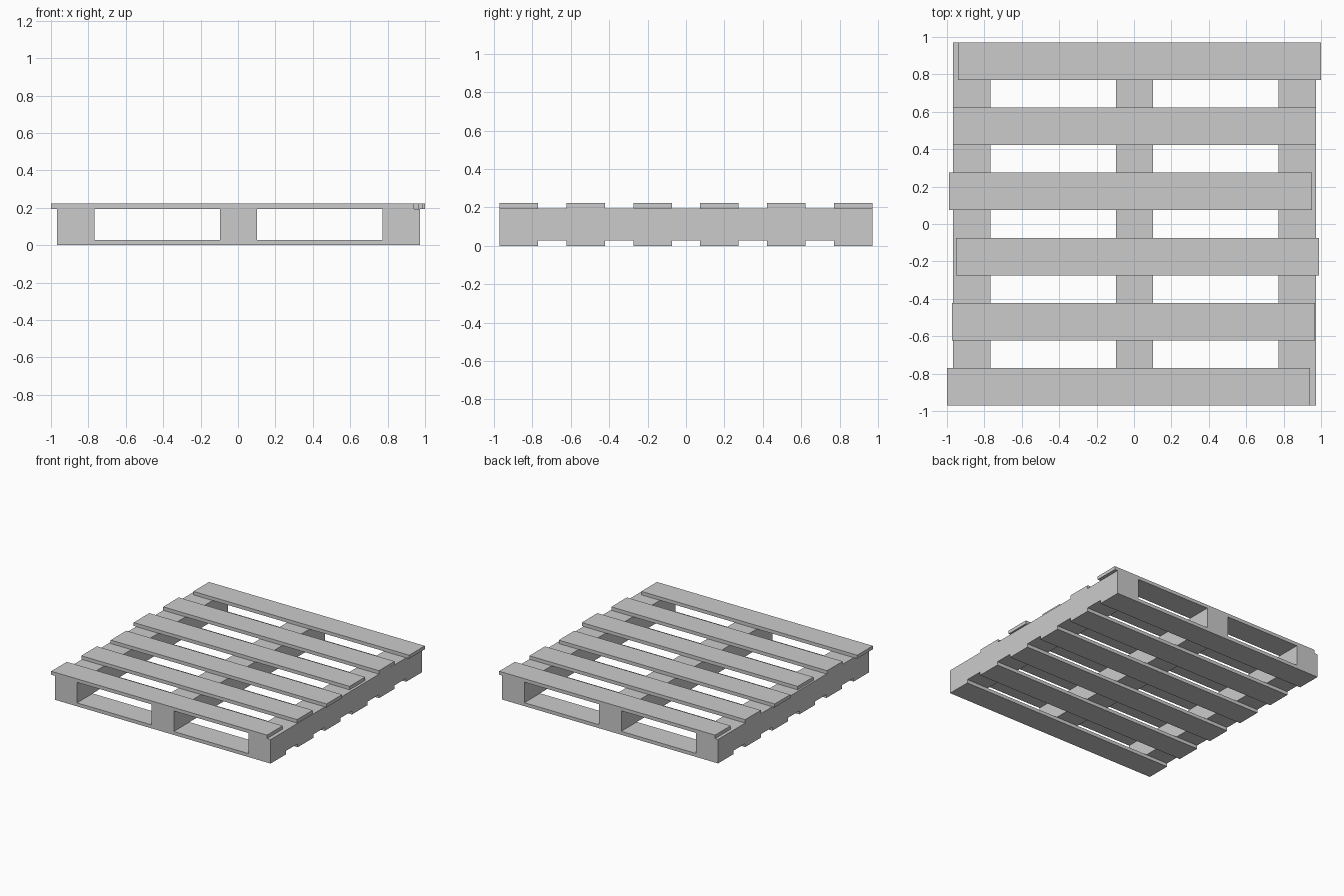
import bpy

if "Cube" in bpy.data.objects:
    bpy.data.objects.remove(bpy.data.objects["Cube"])

LENGTH, WIDTH = 1.941, 0.2      # board length and width
THICK, TOTAL = 0.028, 0.223     # board thickness, pallet height
BASE_X = 0.0025                 # base sits slightly off the overall centre


def box(name, centre, size):
    bpy.ops.mesh.primitive_cube_add(size=1, location=centre)
    ob = bpy.context.object
    ob.name = name
    ob.scale = size
    bpy.ops.object.transform_apply(location=False, rotation=False, scale=True)
    return ob


# three long bearers running front to back
for name, x in (("left", -0.8705), ("middle", 0.0), ("right", 0.8705)):
    box(name + "_bearer", (BASE_X + x, 0, TOTAL / 2),
        (WIDTH, LENGTH, TOTAL - 2 * THICK))

# six bottom boards in line, six top boards each nudged sideways
nudges = (-0.0295, -0.003, 0.018, -0.019, 0.002, 0.0295)
pitch = (LENGTH - WIDTH) / 5
for i, dx in enumerate(nudges):
    y = -(LENGTH - WIDTH) / 2 + i * pitch
    box(f"bottom_board_{i + 1}", (BASE_X, y, THICK / 2), (LENGTH, WIDTH, THICK))
    box(f"top_board_{i + 1}", (dx, y, TOTAL - THICK / 2), (LENGTH, WIDTH, THICK))
